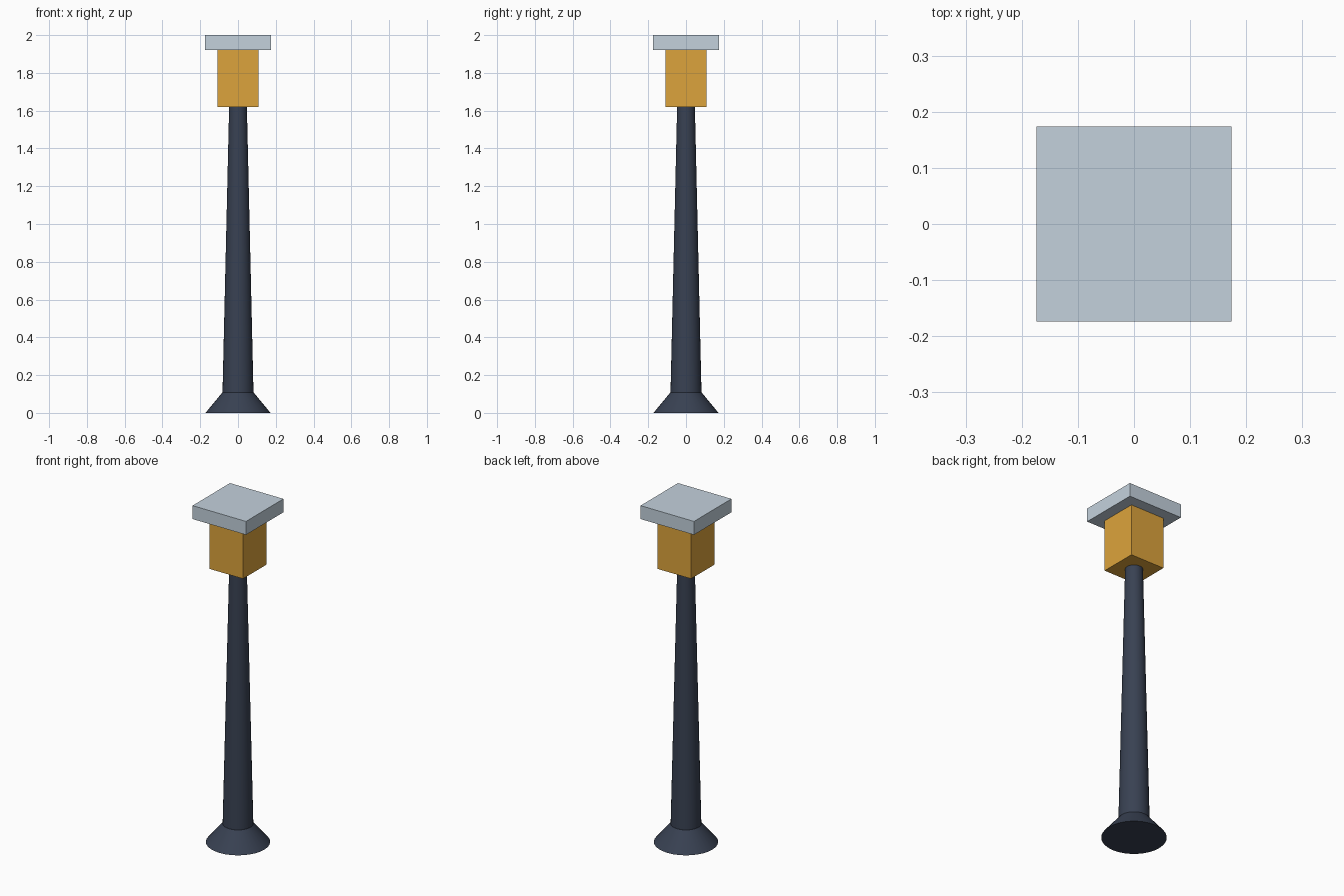
import bpy
import math

if "Cube" in bpy.data.objects:
    bpy.data.objects.remove(bpy.data.objects["Cube"])


def material(name, color):
    m = bpy.data.materials.new(name)
    m.diffuse_color = (*color, 1)
    m.use_nodes = True
    m.node_tree.nodes["Principled BSDF"].inputs["Base Color"].default_value = m.diffuse_color
    return m


dark = material("dark_metal", (0.04, 0.053, 0.085))
amber = material("amber_glass", (0.72, 0.37, 0.045))
pale = material("pale_metal", (0.55, 0.64, 0.72))


def tapered(name, r_bottom, r_top, z0, z1, mat):
    bpy.ops.mesh.primitive_cone_add(vertices=32, radius1=r_bottom, radius2=r_top,
                                    depth=z1 - z0, location=(0, 0, (z0 + z1) / 2))
    ob = bpy.context.object
    ob.name = name
    ob.data.materials.append(mat)
    bpy.ops.object.shade_smooth_by_angle(angle=math.radians(30))


def box(name, width, z0, z1, mat):
    bpy.ops.mesh.primitive_cube_add(size=1, location=(0, 0, (z0 + z1) / 2))
    ob = bpy.context.object
    ob.name = name
    ob.scale = (width, width, z1 - z0)
    bpy.ops.object.transform_apply(location=False, rotation=False, scale=True)
    ob.data.materials.append(mat)


# Flared foot and tapering post
tapered("foot", 0.172, 0.083, 0.0, 0.108, dark)
tapered("post", 0.082, 0.047, 0.108, 1.62, dark)

# Square lantern and its overhanging roof slab
box("lantern", 0.218, 1.62, 1.921, amber)
box("roof", 0.348, 1.921, 2.0, pale)
